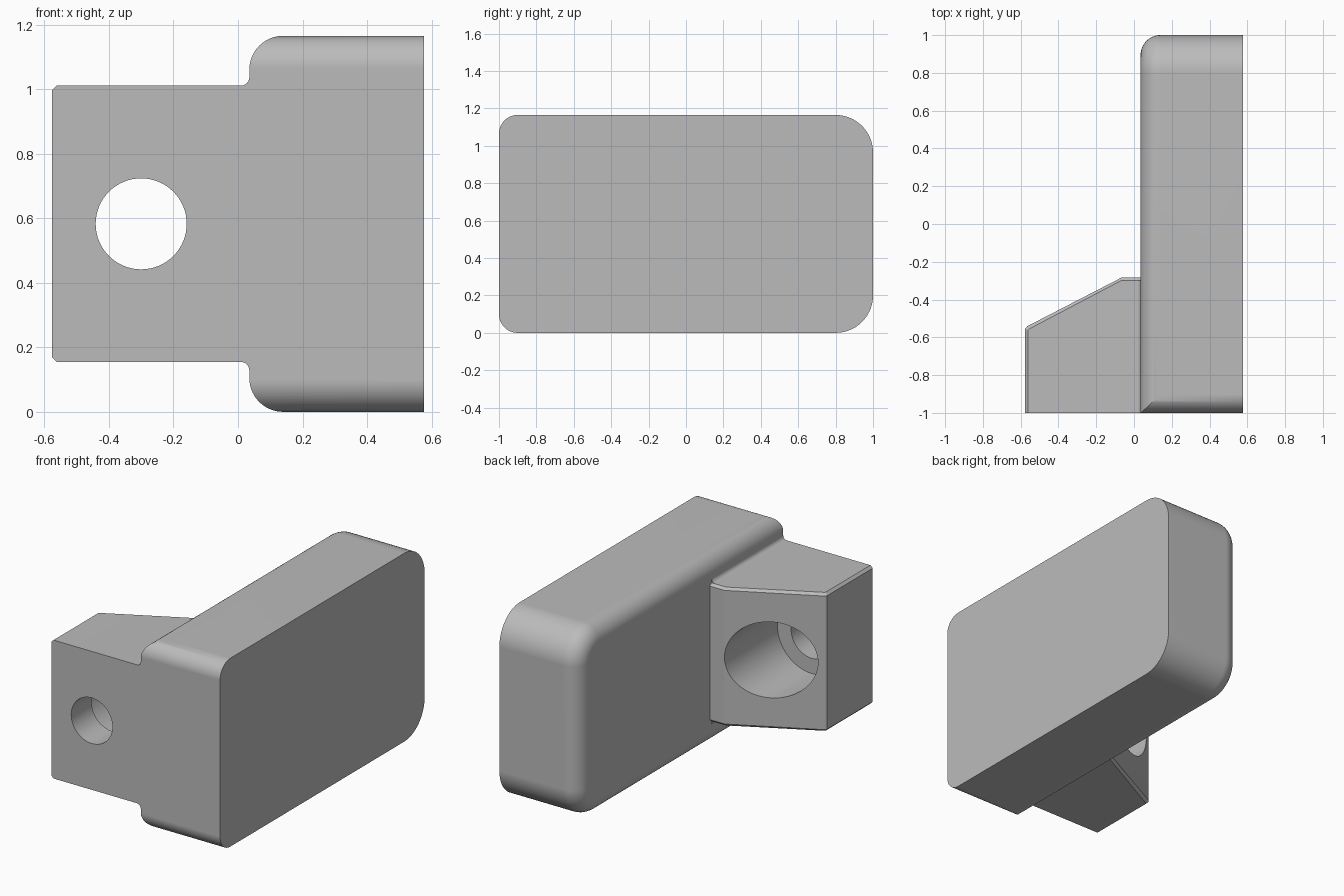
import bpy, bmesh
from math import sin, cos, pi

cube = bpy.data.objects.get("Cube")
if cube:
    bpy.data.objects.remove(cube, do_unlink=True)

grey = bpy.data.materials.new("plain grey")
grey.use_nodes = True
colour = (0.5, 0.5, 0.5, 1)
grey.diffuse_color = colour
grey.node_tree.nodes["Principled BSDF"].inputs["Base Color"].default_value = colour

H = 1.165          # block height
X0, X1 = 0.035, 0.577
FRONT = -1.2       # everything overshoots the front and is trimmed flush later
MID = H / 2


def loft(name, rings):
    """Closed solid through matching rings of points."""
    bm = bmesh.new()
    loops = [[bm.verts.new(p) for p in ring] for ring in rings]
    for a, b in zip(loops, loops[1:]):
        for i in range(len(a)):
            j = (i + 1) % len(a)
            bm.faces.new((a[i], a[j], b[j], b[i]))
    bm.faces.new(loops[0])
    bm.faces.new(loops[-1])
    bmesh.ops.recalc_face_normals(bm, faces=bm.faces)
    mesh = bpy.data.meshes.new(name)
    bm.to_mesh(mesh)
    bm.free()
    ob = bpy.data.objects.new(name, mesh)
    bpy.context.collection.objects.link(ob)
    mesh.materials.append(grey)
    return ob


def arc(cx, cy, r, start, end, n=14):
    return [(cx + r * cos(start + (end - start) * i / n),
             cy + r * sin(start + (end - start) * i / n)) for i in range(n + 1)]


def combine(ob, tool, operation):
    tool.hide_render = True
    bpy.context.view_layer.objects.active = ob
    mod = ob.modifiers.new("combine", 'BOOLEAN')
    mod.operation, mod.solver, mod.object = operation, 'EXACT', tool
    bpy.ops.object.modifier_apply(modifier=mod.name)
    bpy.data.objects.remove(tool, do_unlink=True)


# Main block: outline in y-z, inset layer by layer to round its inner edge
def block_ring(x, d):
    r = 0.2 - d
    pts = [(FRONT, d)] + arc(0.8, 0.2, r, -pi / 2, 0)
    pts += arc(0.8, H - 0.2, r, 0, pi / 2) + [(FRONT, H - d)]
    return [(x, y, z) for y, z in pts]


R = 0.105
steps = [i / 14 * pi / 2 for i in range(15)]
rings = [block_ring(X0 + R * (1 - sin(t)), R * (1 - cos(t))) for t in reversed(steps)]
rings.sort(key=lambda ring: ring[0][0])
bracket = loft("bracket", rings + [block_ring(X1, 0)])


# Side lug: plan outline with a slanted back and chamfered top and bottom
def lug_ring(z, d):
    return [(x, y, z) for x, y in (
        (-0.577 + d, FRONT), (-0.577 + d, -0.556 - d * 0.5), (-0.565 + d * 0.6, -0.541 - d),
        (-0.065, -0.283 - d), (0.2, -0.283 - d), (0.2, FRONT))]


C = 0.015
Z0, Z1 = 0.155, 1.011
lug = loft("lug", [lug_ring(Z0, C), lug_ring(Z0 + C, 0), lug_ring(Z1 - C, 0), lug_ring(Z1, C)])
combine(bracket, lug, 'UNION')

# Small concave fillets where the lug meets the block
F = 0.026
for side in (-1, 1):
    half = (Z1 - Z0) / 2
    profile = arc(X0 - F, half + F, F, -pi / 2, 0, 8)
    profile += [(X0 + 0.02, half + F), (X0 + 0.02, half - 0.03), (X0 - F, half - 0.03)]
    fillet = loft("fillet", [[(x, y, MID + side * z) for x, z in profile]
                             for y in (FRONT, -0.3)])
    combine(bracket, fillet, 'UNION')

# Trim the front flush, with rounded top and bottom front corners
front = arc(-0.9, 0.1, 0.1, pi, 3 * pi / 2) + [(1.2, 0), (1.2, H)]
front += arc(-0.9, H - 0.1, 0.1, pi / 2, pi)
envelope = loft("envelope", [[(x, y, z) for y, z in front] for x in (-0.8, 0.8)])
combine(bracket, envelope, 'INTERSECT')

# Through hole with a wider counterbore from the back
for radius, y0, y1 in ((0.141, -1.3, 0), (0.235, -0.8, 0)):
    circle = arc(-0.3, MID, radius, 0, 2 * pi, 64)[:-1]
    hole = loft("hole", [[(x, y, z) for x, z in circle] for y in (y0, y1)])
    combine(bracket, hole, 'DIFFERENCE')

# Smooth the rounded surfaces, keep crisp edges and flat faces
bpy.ops.object.select_all(action='DESELECT')
bracket.select_set(True)
bpy.context.view_layer.objects.active = bracket
bpy.ops.object.shade_smooth_by_angle(angle=pi / 7)
weighted = bracket.modifiers.new("flat faces", 'WEIGHTED_NORMAL')
weighted.keep_sharp = True
